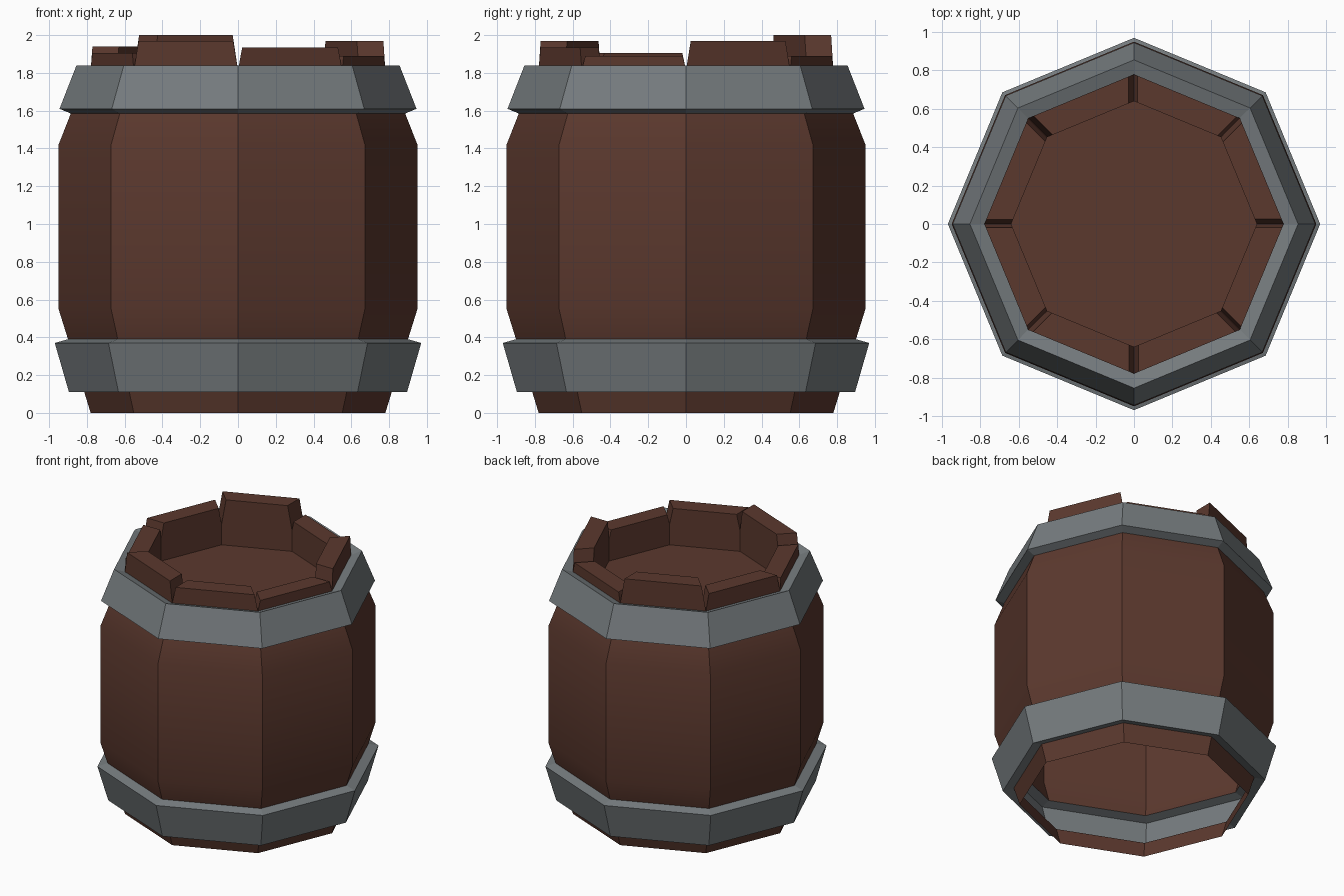
import bpy, bmesh, math
from mathutils import Vector

if "Cube" in bpy.data.objects:
    bpy.data.objects.remove(bpy.data.objects["Cube"])

SIDES = 8
STEP = 2 * math.pi / SIDES


def material(name, color):
    m = bpy.data.materials.new(name)
    m.diffuse_color = (*color, 1)
    m.use_nodes = True
    m.node_tree.nodes["Principled BSDF"].inputs["Base Color"].default_value = m.diffuse_color
    return m


WOOD = material("wood", (0.105, 0.04, 0.027))
IRON = material("iron", (0.18, 0.20, 0.21))


def finish(name, bm, mat):
    mesh = bpy.data.meshes.new(name)
    bm.to_mesh(mesh)
    bm.free()
    mesh.materials.append(mat)
    ob = bpy.data.objects.new(name, mesh)
    bpy.context.collection.objects.link(ob)
    return ob


def corner(i, r, z):
    return Vector((r * math.cos(i * STEP), r * math.sin(i * STEP), z))


def lathe(name, profile, mat, cap=False):
    """Sweep (radius, z) points round the eight-sided barrel."""
    bm = bmesh.new()
    rings = [[bm.verts.new(corner(i, r, z)) for i in range(SIDES)] for r, z in profile]
    for a, b in zip(rings, rings[1:]):
        for i in range(SIDES):
            j = (i + 1) % SIDES
            bm.faces.new((a[i], a[j], b[j], b[i]))
    if cap:
        bm.faces.new(rings[-1])
    return finish(name, bm, mat)


# Wooden wall: foot below the lower hoop, bulging middle (hollow, open below)
lathe("barrel_foot", [(0.78, 0), (0.82, 0.13)], WOOD)
body = lathe("barrel_body", [(0.90, 0.39), (0.95, 0.55), (0.95, 1.42), (0.885, 1.585)], WOOD)
bpy.ops.object.select_all(action='DESELECT')
body.select_set(True)
bpy.context.view_layer.objects.active = body
bpy.ops.object.shade_smooth_by_angle(angle=math.radians(30))

# Iron hoops stand proud of the wall
lathe("lower_hoop", [(0.82, 0.13), (0.895, 0.11), (0.97, 0.37), (0.90, 0.39)], IRON)
lathe("upper_hoop", [(0.885, 1.585), (0.945, 1.61), (0.855, 1.84), (0.78, 1.815)], IRON)

# Rim under the stave ends, dropping to the sunken lid
lathe("rim_and_lid", [(0.78, 1.815), (0.64, 1.815), (0.64, 1.66)], WOOD, cap=True)

# Stave ends of uneven height, tapering so gaps open between them
HEIGHTS = [1.97, 1.89, 2.0, 1.94, 1.905, 1.97, 1.935, 1.89]
for i, top in enumerate(HEIGHTS):
    bm = bmesh.new()
    base = 1.815
    inset = 0.012 + 0.1 * (top - base)
    loops = []
    for z, t in ((base, 0.0), (top, inset)):
        o0, o1 = corner(i, 0.78, z), corner(i + 1, 0.78, z)
        n0, n1 = corner(i, 0.64, z), corner(i + 1, 0.64, z)
        d = (o1 - o0).normalized() * t
        loops.append([bm.verts.new(p) for p in (o0 + d, o1 - d, n1 - d, n0 + d)])
    lo, hi = loops
    for k in range(4):
        j = (k + 1) % 4
        bm.faces.new((lo[k], lo[j], hi[j], hi[k]))
    bm.faces.new(hi)
    finish(f"stave_end_{i + 1}", bm, WOOD)
